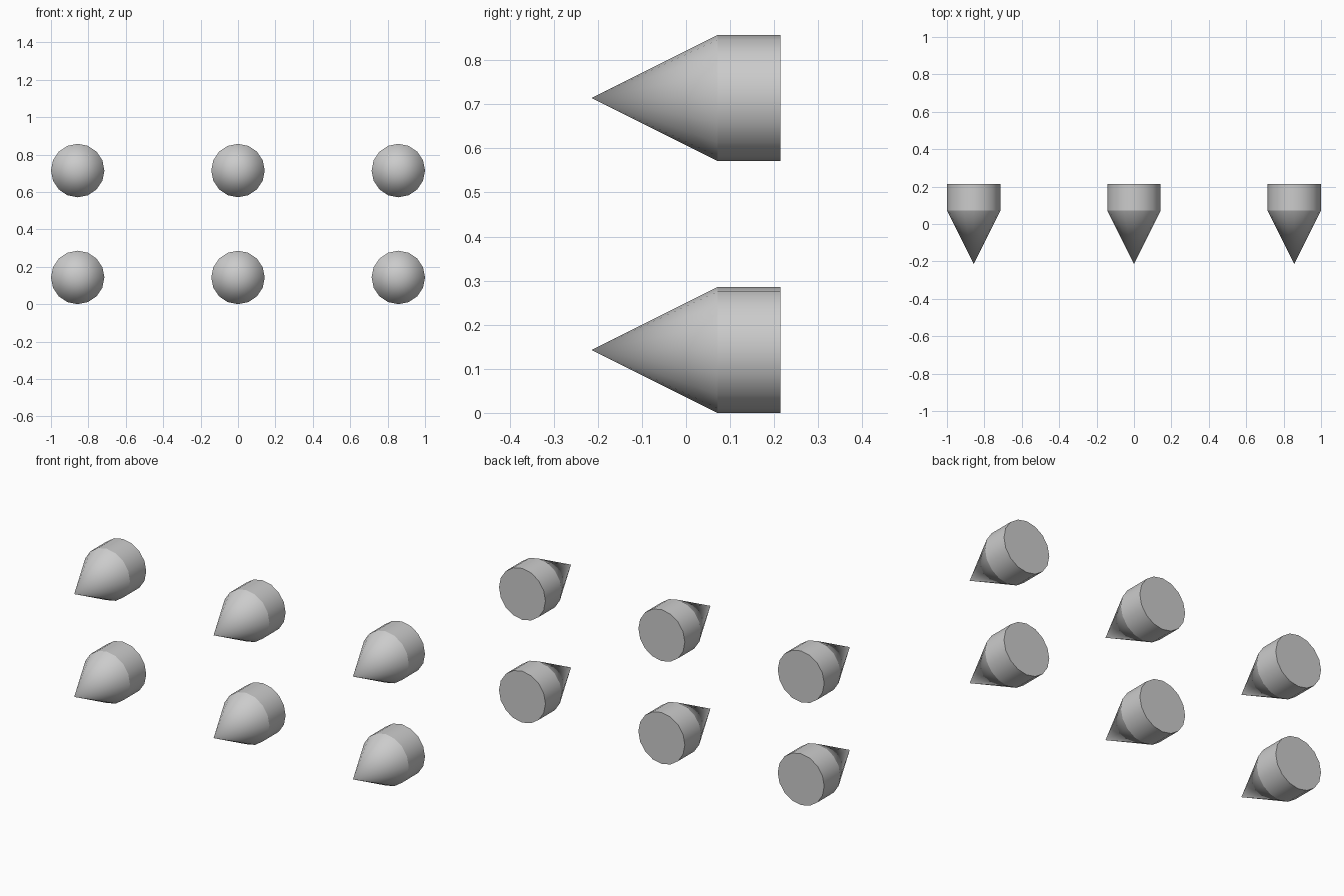
import bpy, bmesh, math

if "Cube" in bpy.data.objects:
    bpy.data.objects.remove(bpy.data.objects["Cube"])

R = 1 / 7
SIDES = 16


def pointed_plug(name, x, z):
    # short cylinder with a cone nose pointing to the front
    bm = bmesh.new()

    def ring(y):
        return [bm.verts.new((R * math.sin(2 * math.pi * i / SIDES), y,
                              R * math.cos(2 * math.pi * i / SIDES)))
                for i in range(SIDES)]

    front, back = ring(R / 2), ring(1.5 * R)
    tip = bm.verts.new((0, -1.5 * R, 0))
    for i in range(SIDES):
        j = (i + 1) % SIDES
        bm.faces.new((front[i], front[j], back[j], back[i]))
        bm.faces.new((tip, front[j], front[i]))
    bm.faces.new(back)
    bmesh.ops.recalc_face_normals(bm, faces=bm.faces[:])
    mesh = bpy.data.meshes.new(name)
    bm.to_mesh(mesh)
    bm.free()
    obj = bpy.data.objects.new(name, mesh)
    obj.location = (x, 0, z)
    bpy.context.collection.objects.link(obj)
    bpy.ops.object.select_all(action='DESELECT')
    obj.select_set(True)
    bpy.context.view_layer.objects.active = obj
    bpy.ops.object.shade_smooth_by_angle(angle=math.radians(25))


# two rows of three
for row, z in (("lower", R), ("upper", 5 * R)):
    for col, x in (("left", -6 * R), ("middle", 0), ("right", 6 * R)):
        pointed_plug(f"{row}_{col}_pointed_plug", x, z)
